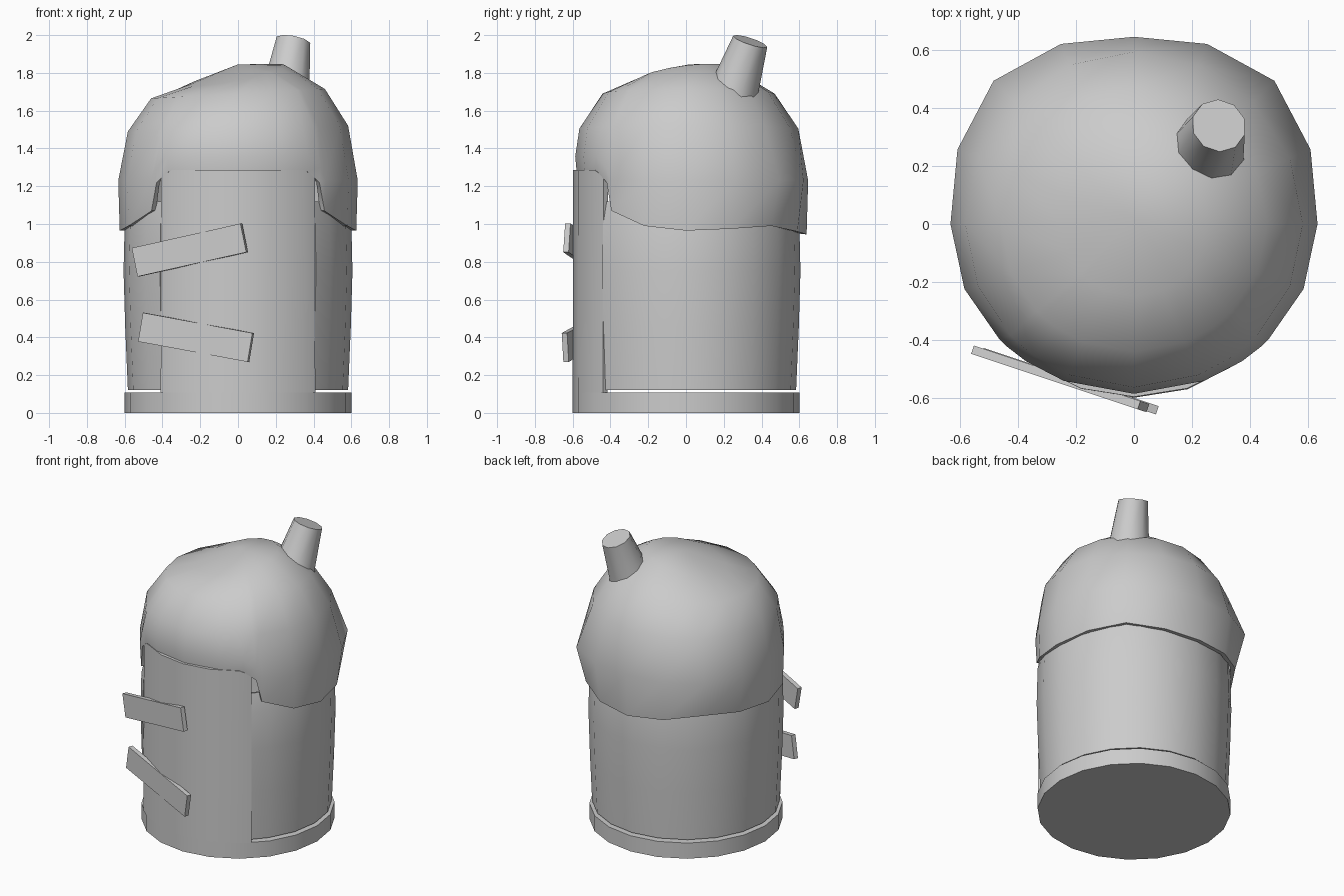
import bpy, bmesh
from math import sin, cos, radians
from mathutils import Matrix, Vector

cube = bpy.data.objects.get("Cube")
if cube:
    bpy.data.objects.remove(cube, do_unlink=True)

grey = bpy.data.materials.new("plain grey")
grey.use_nodes = True
grey.diffuse_color = (0.6, 0.6, 0.6, 1)
grey.node_tree.nodes["Principled BSDF"].inputs["Base Color"].default_value = (0.6, 0.6, 0.6, 1)


def finish(name, bm, thickness=0):
    bmesh.ops.recalc_face_normals(bm, faces=bm.faces)
    mesh = bpy.data.meshes.new(name)
    bm.to_mesh(mesh)
    bm.free()
    mesh.materials.append(grey)
    obj = bpy.data.objects.new(name, mesh)
    bpy.context.collection.objects.link(obj)
    bpy.ops.object.select_all(action='DESELECT')
    obj.select_set(True)
    bpy.context.view_layer.objects.active = obj
    if thickness:
        # Applied first, so that the rim edges are kept sharp
        mod = obj.modifiers.new("wall", 'SOLIDIFY')
        mod.thickness = thickness
        mod.offset = -1
        bpy.ops.object.modifier_apply(modifier=mod.name)
    bpy.ops.object.shade_smooth_by_angle(angle=radians(45))


def sheet(bm, rows, closed):
    """Quads between successive rows of points."""
    rows = [[bm.verts.new(p) for p in row] for row in rows]
    n = len(rows[0])
    for low, high in zip(rows, rows[1:]):
        for i in range(n if closed else n - 1):
            j = (i + 1) % n
            bm.faces.new((low[i], low[j], high[j], high[i]))
    return rows


def around(angle, r, z):
    """Point at an angle in degrees from the front."""
    a = radians(angle)
    return Vector((r * sin(a), -r * cos(a), z))


SIDES = 20
STEP = 360 / SIDES
EDGE = 43  # angle of the door's side edges

# Base plinth, closed disc
bm = bmesh.new()
rows = sheet(bm, [[around(i * STEP, 0.6, z) for i in range(SIDES)] for z in (0, 0.107)], True)
for row in rows:
    bm.faces.new(row)
finish("base", bm)

# Curved front door panel, flush with the base
bm = bmesh.new()
arc = [-EDGE] + [i * STEP for i in range(-2, 3)] + [EDGE]
sheet(bm, [[around(a, 0.6, 0.107) for a in arc],
           [around(a, 0.597, 1.25 if abs(a) == EDGE else 1.285) for a in arc]], False)
finish("front_door", bm, 0.03)

# Slightly bulging wall around the sides and back
bm = bmesh.new()
arc = [EDGE] + [i * STEP for i in range(3, SIDES - 2)] + [360 - EDGE]
wall = [(0.583, 0.122), (0.597, 0.45), (0.606, 0.75), (0.6, 1.0), (0.575, 1.12)]
sheet(bm, [[around(a, r, z) for a in arc] for r, z in wall], False)
finish("body_wall", bm, 0.025)

# Dome with a lifted rim over the door, bulging rear corners and a sunken side
half = [(22.5, 1.277), (36, 1.277), (43.5, 1.22), (47, 1.07), (67.5, 0.99), (90, 0.965),
        (112.5, 0.975), (135, 0.99), (157.5, 0.96)]
rim = [(0, 1.277)] + half + [(180, 0.945)] + [(-a, z) for a, z in reversed(half)]


def dome_point(a, r, z, front):
    p = around(a, r, z)
    p.y *= front if p.y < 0 else 1.02
    return p


rows = [[], [], [], [], []]
for a, z in rim:
    s, c = sin(radians(a)), cos(radians(a))
    bulge = 0.052 * sin(radians(2 * a)) ** 2 if c < 0 else 0
    rows[0].append(dome_point(a, 0.626, z, 0.925))
    rows[1].append(dome_point(a, 0.634 + bulge, max(1.23, z + 0.08), 0.925))
    rows[2].append(dome_point(a, 0.583, 1.505 + 0.015 * s, 0.968))
    rows[3].append(dome_point(a, 0.46, 1.69 + 0.025 * s, 0.96))
    rows[4].append(dome_point(a, 0.25, 1.79 + 0.05 * s - 0.03 * c, 1))
bm = bmesh.new()
top = sheet(bm, rows, True)[-1]
apex = bm.verts.new((0, 0.02, 1.845))
for i, v in enumerate(top):
    bm.faces.new((v, top[(i + 1) % len(top)], apex))
finish("dome", bm, 0.03)

# Leaning capped chimney, flared at the foot
axis = Vector((0.2, 0.33, 1)).normalized()
turn = Vector((0, 0, 1)).rotation_difference(axis).to_matrix()
mouth = Vector((0.293, 0.34, 1.967))
foot_shift = Vector((0.012, 0, 0))
bm = bmesh.new()
rows = sheet(bm, [[mouth - axis * d + foot_shift * (d / 0.24) + turn @ around(i * 36, r, 0)
                   for i in range(10)]
                  for d, r in ((0.3, 0.14), (0.24, 0.125), (0, 0.095))], True)
bm.faces.new(rows[-1])
finish("chimney", bm)

# Two planks nailed across the door
for name, place, tilt in (("upper_plank", (-0.255, -0.535, 0.862), -12),
                          ("lower_plank", (-0.222, -0.543, 0.4), 10)):
    bm = bmesh.new()
    bmesh.ops.create_cube(bm, size=1, matrix=Matrix.Translation(place)
                          @ Matrix.Rotation(radians(-18.4), 4, 'Z')
                          @ Matrix.Rotation(radians(tilt), 4, 'Y')
                          @ Matrix.Diagonal((0.62, 0.03, 0.155, 1)))
    finish(name, bm)
